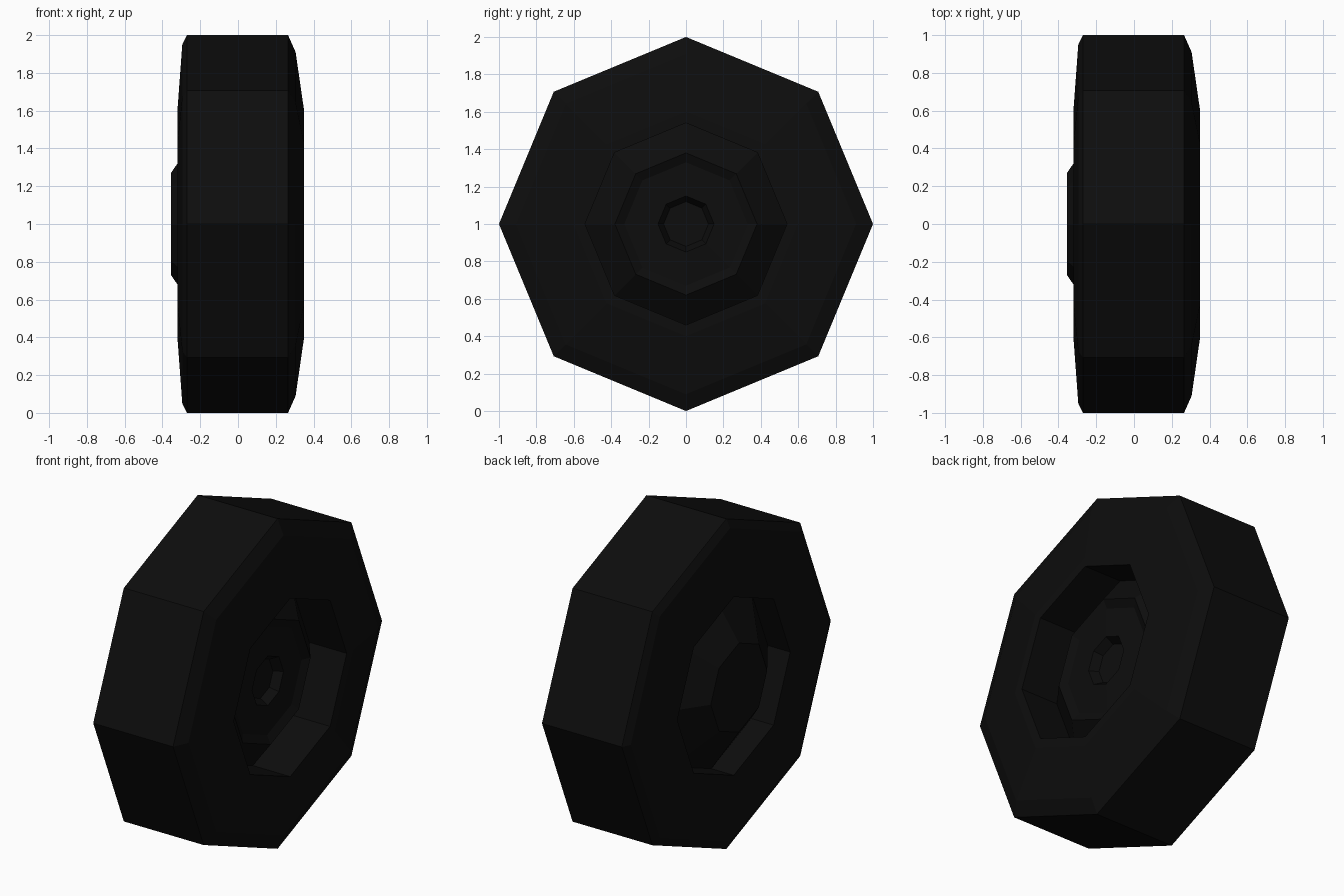
import bpy
import bmesh
import math

SIDES = 8
CENTRE = (0, 0, 1)

if "Cube" in bpy.data.objects:
    bpy.data.objects.remove(bpy.data.objects["Cube"], do_unlink=True)


def make_material(name, colour):
    mat = bpy.data.materials.new(name)
    mat.use_nodes = True
    mat.diffuse_color = colour
    bsdf = mat.node_tree.nodes["Principled BSDF"]
    bsdf.inputs["Base Color"].default_value = colour
    bsdf.inputs["Roughness"].default_value = 0.9
    return mat


def lathe(name, profile, mat, closed):
    """Spin (x, radius) points around the wheel axle into a faceted solid."""
    bm = bmesh.new()
    verts = [bm.verts.new((x, 0, CENTRE[2] + r)) for x, r in profile]
    pairs = list(zip(verts, verts[1:]))
    if closed:
        pairs.append((verts[-1], verts[0]))
    edges = [bm.edges.new(p) for p in pairs]
    bmesh.ops.spin(bm, geom=verts + edges, cent=CENTRE, axis=(1, 0, 0),
                   angle=math.tau, steps=SIDES)
    bmesh.ops.remove_doubles(bm, verts=bm.verts[:], dist=0.0005)
    bmesh.ops.recalc_face_normals(bm, faces=bm.faces[:])
    mesh = bpy.data.meshes.new(name)
    bm.to_mesh(mesh)
    bm.free()
    mesh.materials.append(mat)
    obj = bpy.data.objects.new(name, mesh)
    bpy.context.collection.objects.link(obj)
    return obj


rubber = make_material("black rubber", (0.004, 0.004, 0.004, 1))

# Tyre: tread, chamfered shoulders, sidewalls and straight inner bore
lathe("tyre", [
    (-0.32, 0.54), (-0.32, 0.61), (-0.295, 0.95), (-0.27, 1.0),
    (0.265, 1.0), (0.305, 0.91), (0.35, 0.60), (0.35, 0.54),
], rubber, closed=True)

# Hub: dished face with a centre hole on +x, raised blunt cone on -x
lathe("hub", [
    (0.15, 0), (0.15, 0.12), (0.20, 0.15), (0.195, 0.33), (0.22, 0.38),
    (0.10, 0.54), (-0.17, 0.54), (-0.355, 0.27), (-0.355, 0),
], rubber, closed=False)
